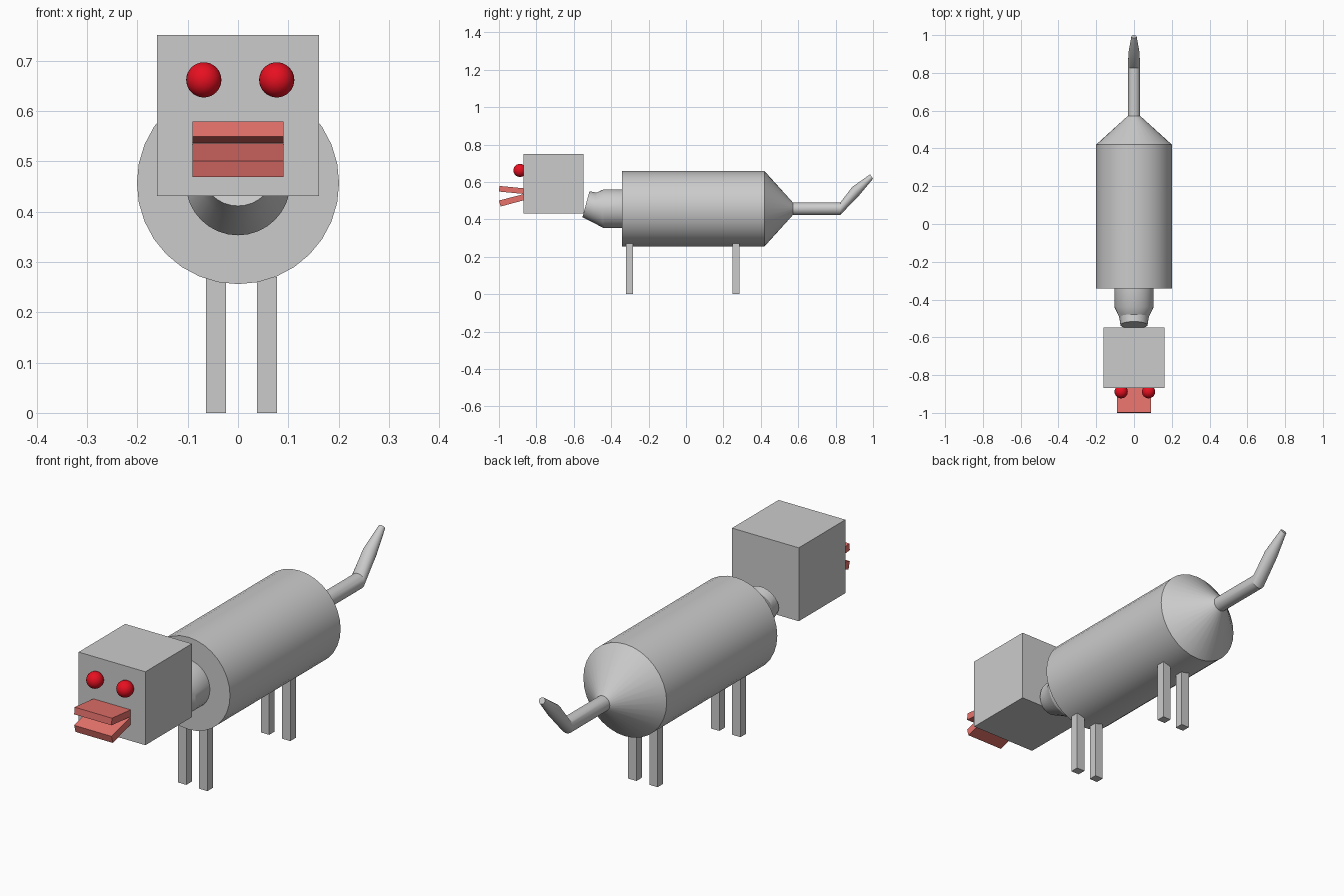
import bpy, bmesh, math
from mathutils import Vector

if "Cube" in bpy.data.objects:
    bpy.data.objects.remove(bpy.data.objects["Cube"])


def material(name, color):
    m = bpy.data.materials.new(name)
    m.diffuse_color = (*color, 1)
    m.use_nodes = True
    m.node_tree.nodes["Principled BSDF"].inputs["Base Color"].default_value = m.diffuse_color
    return m


RED = material("eye_red", (0.8, 0.005, 0.015))
PINK = material("mouth_pink", (0.8, 0.17, 0.15))


def finish(name, bm, mat=None):
    bmesh.ops.recalc_face_normals(bm, faces=bm.faces)
    me = bpy.data.meshes.new(name)
    bm.to_mesh(me)
    bm.free()
    ob = bpy.data.objects.new(name, me)
    bpy.context.collection.objects.link(ob)
    if mat:
        me.materials.append(mat)
    return ob


def smooth(ob, angle=25):
    bpy.ops.object.select_all(action='DESELECT')
    ob.select_set(True)
    bpy.context.view_layer.objects.active = ob
    bpy.ops.object.shade_smooth_by_angle(angle=math.radians(angle))


def extrude_x(name, profile, x0, x1, mat=None):
    """Prism from a (y, z) profile between two x positions."""
    bm = bmesh.new()
    face = bm.faces.new([bm.verts.new((x0, y, z)) for y, z in profile])
    ext = bmesh.ops.extrude_face_region(bm, geom=[face])
    verts = [v for v in ext["geom"] if isinstance(v, bmesh.types.BMVert)]
    bmesh.ops.translate(bm, verts=verts, vec=(x1 - x0, 0, 0))
    return finish(name, bm, mat)


def box(name, x0, x1, y0, y1, z0, z1):
    return extrude_x(name, [(y0, z0), (y1, z0), (y1, z1), (y0, z1)], x0, x1)


def tube(name, rings, segments=32):
    """Capped skin over circles (y, z, radius, tilt in degrees)."""
    bm = bmesh.new()
    loops = []
    for y, z, r, tilt in rings:
        t = math.radians(tilt)
        up = Vector((0, -math.sin(t), math.cos(t)))
        angles = [2 * math.pi * i / segments for i in range(segments)]
        loops.append([bm.verts.new(Vector((r * math.cos(a), y, z)) + up * r * math.sin(a))
                      for a in angles])
    for a, b in zip(loops, loops[1:]):
        for i in range(segments):
            j = (i + 1) % segments
            bm.faces.new((a[i], a[j], b[j], b[i]))
    bm.faces.new(loops[0])
    bm.faces.new(loops[-1])
    ob = finish(name, bm)
    smooth(ob)
    return ob


# Neck, barrel body, cone rump and bent tail in one skin
ZC = 0.457
tube("body_neck_and_tail", [
    (-0.535, 0.481, 0.072, -15),
    (-0.494, 0.467, 0.078, -12),
    (-0.44, ZC, 0.104, 0),
    (-0.342, ZC, 0.104, 0),
    (-0.342, ZC, 0.201, 0),
    (0.42, ZC, 0.201, 0),
    (0.572, ZC, 0.033, 0),
    (0.825, ZC, 0.033, 0),
    (0.909, 0.553, 0.029, 45),
    (0.992, 0.629, 0.014, 33),
])

# Head
box("head", -0.161, 0.161, -0.868, -0.547, 0.431, 0.751)

# Eyes
for side, x in (("right", -0.068), ("left", 0.077)):
    bm = bmesh.new()
    bmesh.ops.create_uvsphere(bm, u_segments=32, v_segments=16, radius=0.035)
    bmesh.ops.translate(bm, verts=bm.verts, vec=(x, -0.888, 0.662))
    smooth(finish(side + "_eye", bm, RED), 40)

# Open mouth: two slanted jaws
extrude_x("upper_jaw", [(-1.0, 0.549), (-0.997, 0.579), (-0.865, 0.566), (-0.865, 0.536)],
          -0.09, 0.09, PINK)
extrude_x("lower_jaw", [(-1.0, 0.501), (-0.991, 0.469), (-0.865, 0.503), (-0.865, 0.536)],
          -0.09, 0.09, PINK)

# Legs
for end, y in (("front", -0.303), ("back", 0.268)):
    for side, x in (("right", -0.044), ("left", 0.058)):
        box(f"{end}_{side}_leg", x - 0.02, x + 0.02, y - 0.019, y + 0.019, 0, 0.27)
